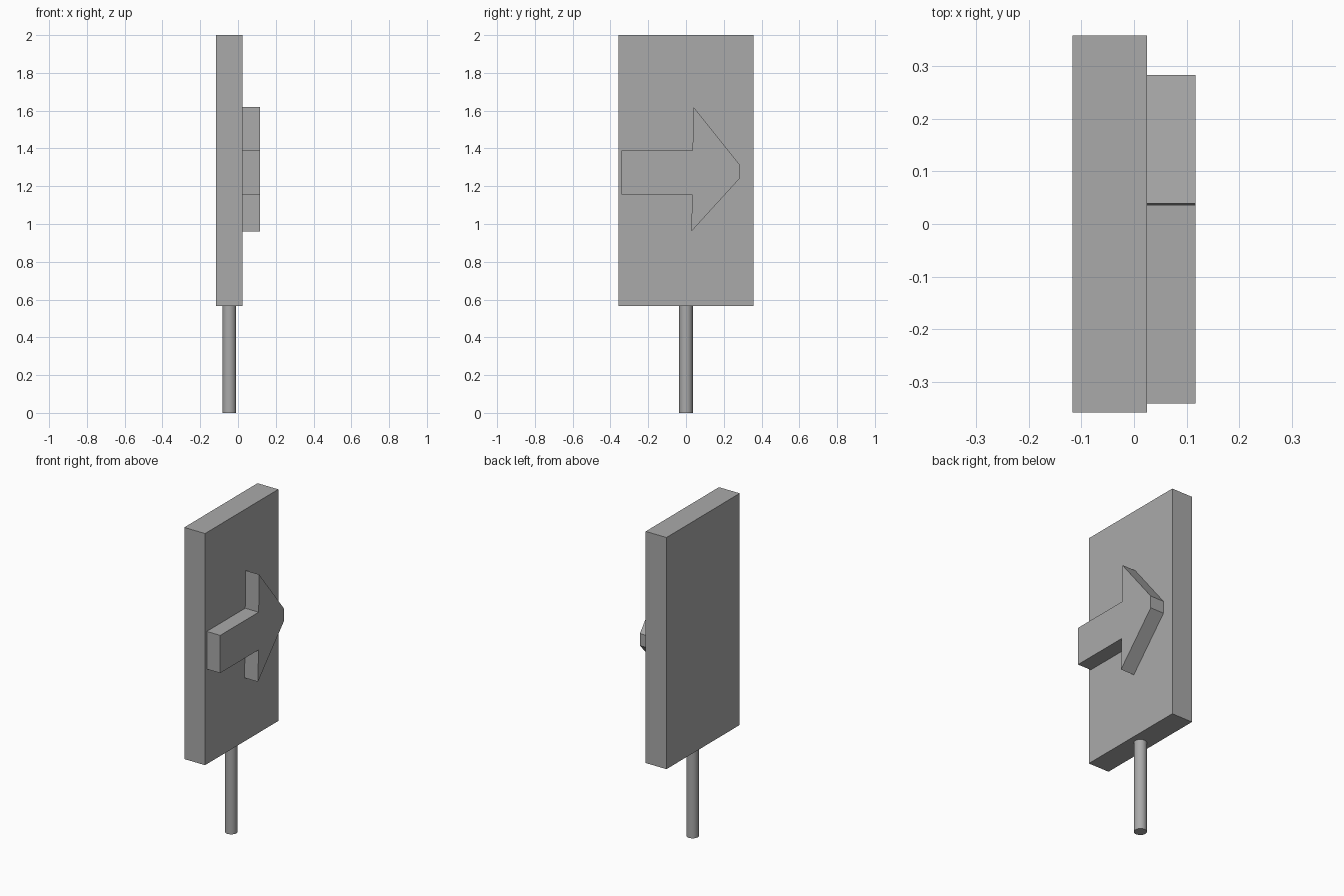
import bpy
import bmesh
from mathutils import Matrix

cube = bpy.data.objects.get("Cube")
if cube:
    bpy.data.objects.remove(cube, do_unlink=True)

# One grey for the whole sign
grey = bpy.data.materials.new("plain grey")
grey.use_nodes = True
GREY = (0.4, 0.4, 0.4, 1)
grey.diffuse_color = GREY
grey.node_tree.nodes["Principled BSDF"].inputs["Base Color"].default_value = GREY


def add_part(name, bm):
    bmesh.ops.recalc_face_normals(bm, faces=bm.faces)
    mesh = bpy.data.meshes.new(name)
    bm.to_mesh(mesh)
    bm.free()
    mesh.materials.append(grey)
    obj = bpy.data.objects.new(name, mesh)
    bpy.context.collection.objects.link(obj)
    return obj


def extruded_profile(name, profile, x_min, x_max):
    """Extrude a closed (y, z) outline along x."""
    bm = bmesh.new()
    face = bm.faces.new([bm.verts.new((x_min, y, z)) for y, z in profile])
    result = bmesh.ops.extrude_face_region(bm, geom=[face], use_keep_orig=True)
    moved = [v for v in result["geom"] if isinstance(v, bmesh.types.BMVert)]
    bmesh.ops.translate(bm, verts=moved, vec=(x_max - x_min, 0, 0))
    return add_part(name, bm)


BACK, FACE, FRONT = -0.117, 0.025, 0.117
BOTTOM, TOP, HALF = 0.567, 2.0, 0.358

# Sign board
extruded_profile("sign_board",
                 [(-HALF, BOTTOM), (HALF, BOTTOM), (HALF, TOP), (-HALF, TOP)],
                 BACK, FACE)

# Raised arrow with a blunt tip and a slightly uneven head
extruded_profile("arrow",
                 [(-0.341, 1.155), (0.033, 1.155), (0.028, 0.96),
                  (0.283, 1.24), (0.283, 1.315), (0.039, 1.62),
                  (0.035, 1.388), (-0.341, 1.388)],
                 FACE, FRONT)

# Round post under the board
bm = bmesh.new()
bmesh.ops.create_cone(bm, cap_ends=True, segments=32, radius1=0.036,
                      radius2=0.036, depth=BOTTOM,
                      matrix=Matrix.Translation(((BACK + FACE) / 2, 0, BOTTOM / 2)))
post = add_part("post", bm)
bpy.context.view_layer.objects.active = post
post.select_set(True)
bpy.ops.object.shade_smooth_by_angle()
